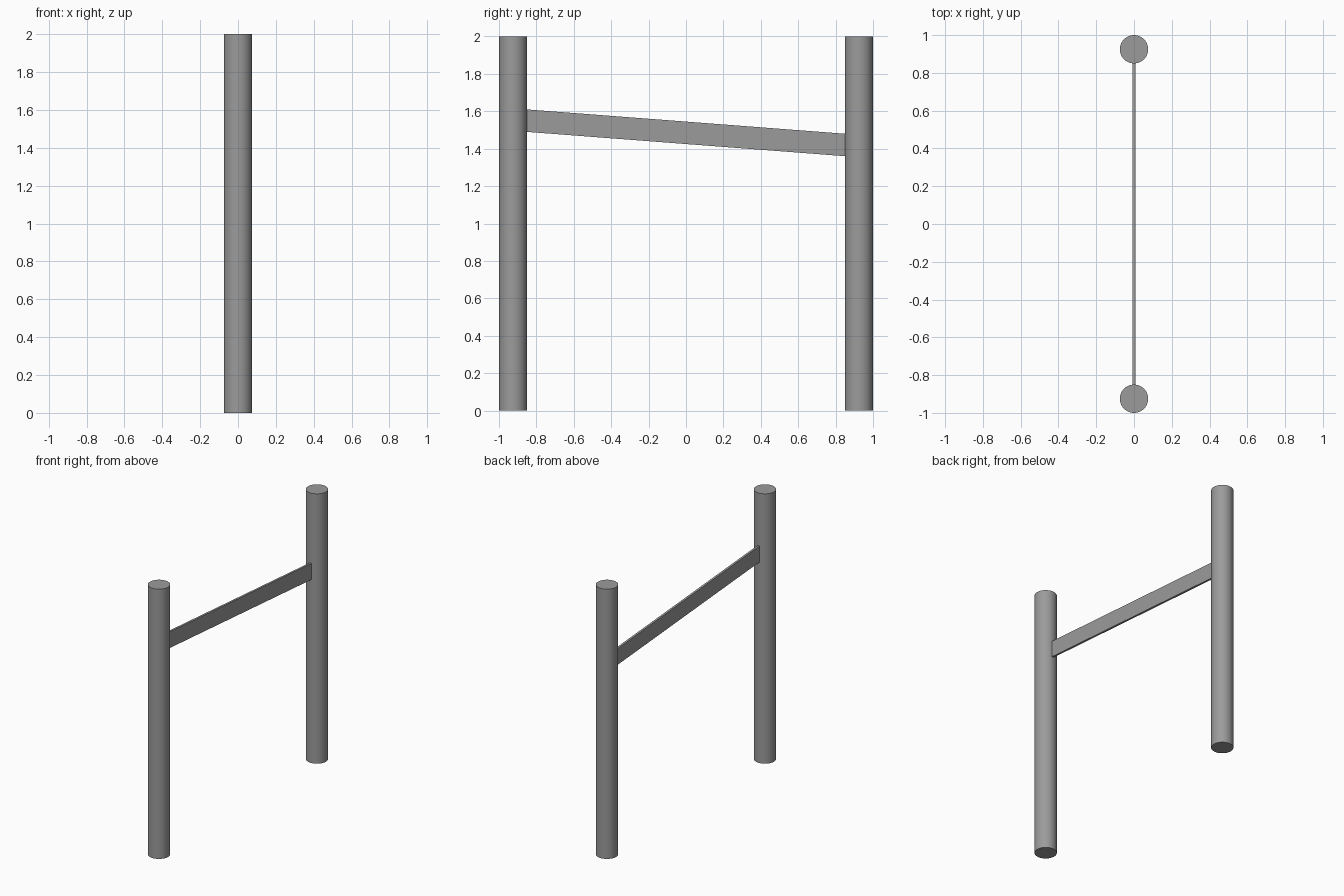
import bpy
import bmesh

cube = bpy.data.objects.get("Cube")
if cube:
    bpy.data.objects.remove(cube, do_unlink=True)

HEIGHT = 2.0
RADIUS = 0.075
POST_Y = 1.0 - RADIUS

# One plain grey for the whole frame
grey = bpy.data.materials.new("plain grey")
grey.use_nodes = True
colour = (0.33, 0.33, 0.33, 1.0)
grey.diffuse_color = colour
grey.node_tree.nodes["Principled BSDF"].inputs["Base Color"].default_value = colour


# Upright round posts
def add_post(name, y):
    bpy.ops.mesh.primitive_cylinder_add(
        vertices=64, radius=RADIUS, depth=HEIGHT, location=(0, y, HEIGHT / 2))
    post = bpy.context.object
    post.name = name
    post.data.materials.append(grey)
    bpy.ops.object.shade_smooth_by_angle()


add_post("front_post", -POST_Y)
add_post("back_post", POST_Y)

# Thin sloping rail with upright ends, higher at the front post
RAIL_END = POST_Y - RADIUS + 0.001
profile = [(-RAIL_END, 1.49), (RAIL_END, 1.36), (RAIL_END, 1.48), (-RAIL_END, 1.61)]
THICKNESS = 0.016

bm = bmesh.new()
side = bm.faces.new([bm.verts.new((-THICKNESS / 2, y, z)) for y, z in profile])
extruded = bmesh.ops.extrude_face_region(bm, geom=[side])
moved = [v for v in extruded["geom"] if isinstance(v, bmesh.types.BMVert)]
bmesh.ops.translate(bm, verts=moved, vec=(THICKNESS, 0, 0))
bmesh.ops.recalc_face_normals(bm, faces=bm.faces)
mesh = bpy.data.meshes.new("sloping_rail")
bm.to_mesh(mesh)
bm.free()
mesh.materials.append(grey)
bpy.context.collection.objects.link(bpy.data.objects.new("sloping_rail", mesh))
